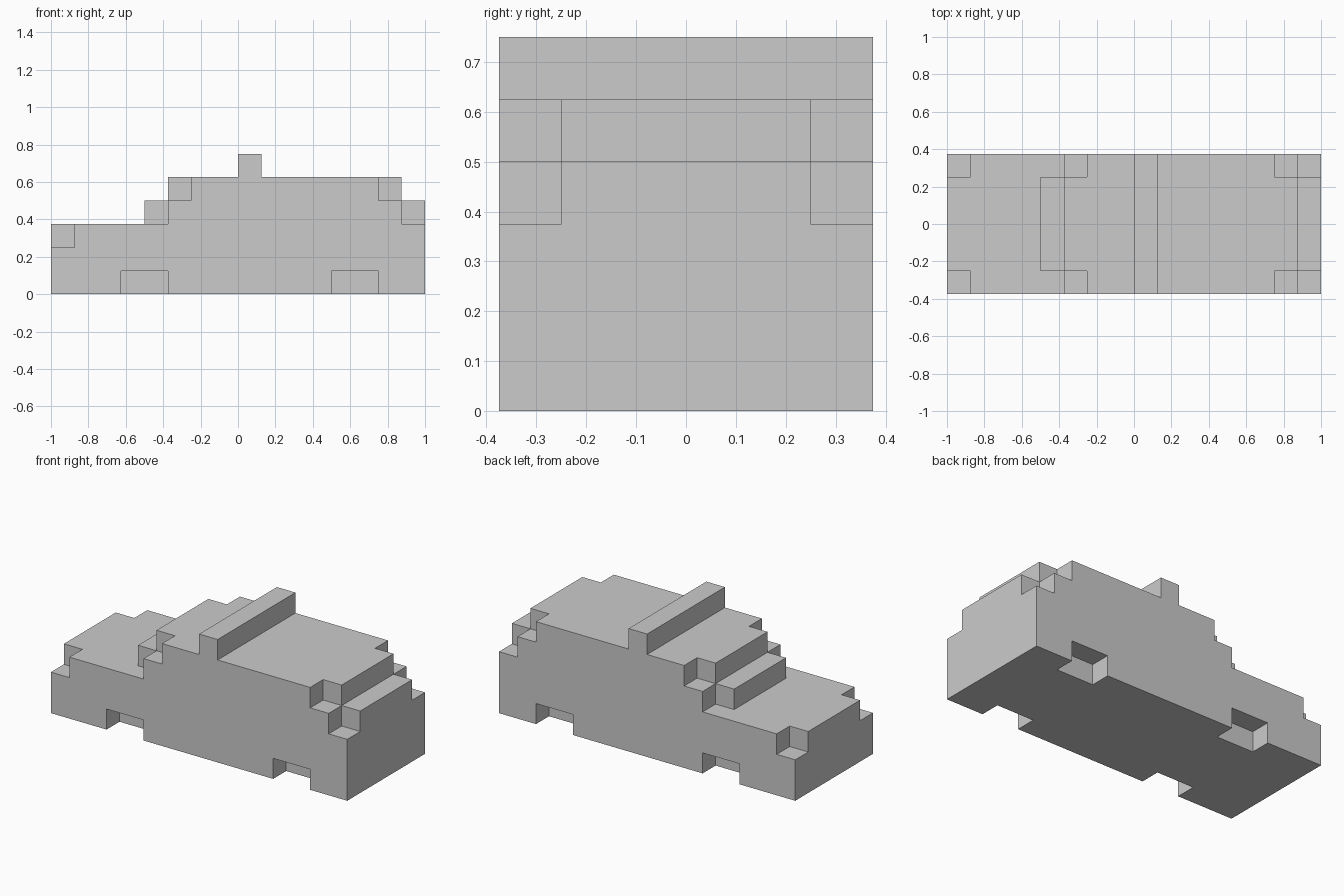
import bpy, bmesh

if "Cube" in bpy.data.objects:
    bpy.data.objects.remove(bpy.data.objects["Cube"])

U = 0.125  # block size


def prism(name, profile, y0, y1):
    """Extrude an (x, z) profile, given in blocks, from y0 to y1."""
    bm = bmesh.new()
    face = bm.faces.new([bm.verts.new((x * U, y0 * U, z * U)) for x, z in profile])
    ext = bmesh.ops.extrude_face_region(bm, geom=[face])
    moved = [v for v in ext["geom"] if isinstance(v, bmesh.types.BMVert)]
    bmesh.ops.translate(bm, verts=moved, vec=(0, (y1 - y0) * U, 0))
    bmesh.ops.recalc_face_normals(bm, faces=bm.faces)
    mesh = bpy.data.meshes.new(name)
    bm.to_mesh(mesh)
    bm.free()
    obj = bpy.data.objects.new(name, mesh)
    bpy.context.collection.objects.link(obj)
    return obj


def box(x0, x1, z0, z1):
    return [(x0, z0), (x1, z0), (x1, z1), (x0, z1)]


# Car body: bonnet, stepped windscreen, roof with light bar, stepped tail
body = prism("car_body", [
    (-8, 0), (8, 0), (8, 4), (7, 4), (7, 5), (1, 5), (1, 6), (0, 6),
    (0, 5), (-3, 5), (-3, 4), (-4, 4), (-4, 3), (-8, 3)], -3, 3)

# Notches cut into the outer block layer on both sides
notches = {
    "nose_corner": box(-9, -7, 2, 4),
    "windscreen_corner": [(-4, 3), (-3, 3), (-3, 4), (-2, 4), (-2, 5.5), (-4, 5.5)],
    "tail_corner": [(6, 5.5), (6, 4), (7, 4), (7, 3), (9, 3), (9, 5.5)],
    "front_wheel_gap": box(-5, -3, -1, 1),
    "rear_wheel_gap": box(4, 6, -1, 1),
}
cutters = []
for name, profile in notches.items():
    for side, (y0, y1) in {"near": (-4, -2), "far": (2, 4)}.items():
        cutter = prism(f"{name}_{side}_cutter", profile, y0, y1)
        cutter.hide_render = True
        mod = body.modifiers.new(cutter.name, "BOOLEAN")
        mod.operation = "DIFFERENCE"
        mod.solver = "EXACT"
        mod.object = cutter
        cutters.append(cutter)

# Bake the cuts and remove the cutters
bpy.context.view_layer.update()
graph = bpy.context.evaluated_depsgraph_get()
result = bpy.data.meshes.new_from_object(body.evaluated_get(graph))
body.modifiers.clear()
body.data = result
for cutter in cutters:
    bpy.data.objects.remove(cutter)
